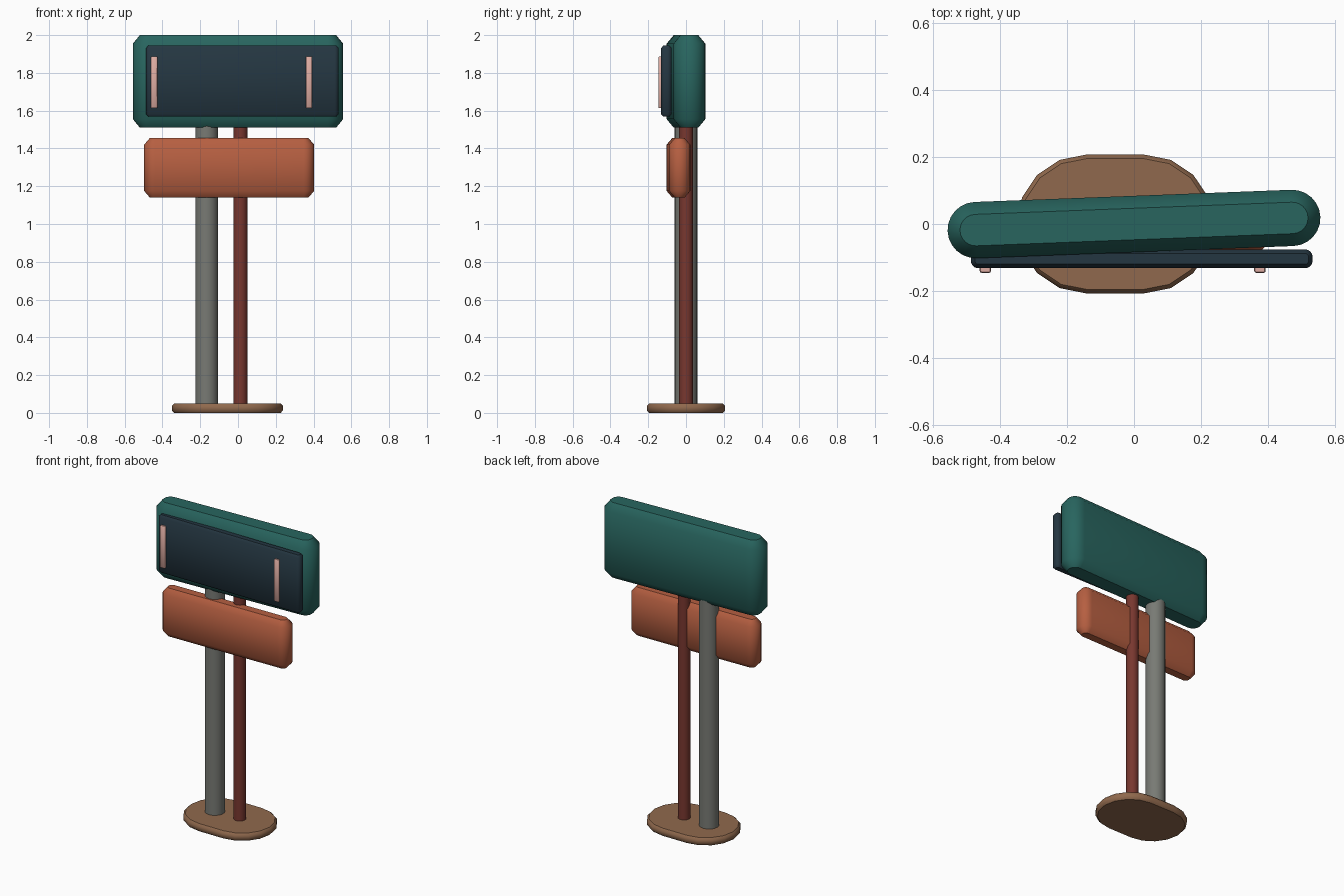
import bpy, bmesh, math

cube = bpy.data.objects.get("Cube")
if cube:
    bpy.data.objects.remove(cube, do_unlink=True)


def material(name, rgb):
    linear = [((c / 255 + 0.055) / 1.055) ** 2.4 for c in rgb] + [1.0]
    mat = bpy.data.materials.new(name)
    mat.use_nodes = True
    mat.diffuse_color = linear
    bsdf = mat.node_tree.nodes["Principled BSDF"]
    bsdf.inputs["Base Color"].default_value = linear
    bsdf.inputs["Roughness"].default_value = 0.7
    return mat


teal = material("teal", (40, 101, 95))
navy = material("dark navy", (36, 54, 65))
orange = material("burnt orange", (182, 95, 65))
grey = material("warm grey", (120, 122, 116))
red = material("brick red", (120, 55, 47))
tan = material("tan", (144, 105, 77))
pink = material("pale pink", (222, 172, 162))


def outline(hx, hy, r, segs):
    """Rounded rectangle points, counter-clockwise."""
    pts = []
    for q, (sx, sy) in enumerate([(1, 1), (-1, 1), (-1, -1), (1, -1)]):
        for i in range(segs + 1):
            a = (q + i / segs) * math.pi / 2
            pts.append((sx * (hx - r) + r * math.cos(a), sy * (hy - r) + r * math.sin(a)))
    return pts


def finish(obj, mat):
    obj.data.materials.append(mat)
    bpy.ops.object.select_all(action='DESELECT')
    obj.select_set(True)
    bpy.context.view_layer.objects.active = obj
    bpy.ops.object.shade_smooth_by_angle(angle=math.radians(45))


def slab(name, mat, centre, half, z, r, inset, rise, segs=6, turn=0.0):
    """Rounded plan extruded upward, with chamfered top and bottom rims."""
    bm = bmesh.new()
    z0, z1 = z
    layers = [(z0, inset), (z0 + rise, 0), (z1 - rise, 0), (z1, inset)]
    rings = []
    for height, cut in layers:
        pts = outline(half[0] - cut, half[1] - cut, r - cut, segs)
        rings.append([bm.verts.new((x, y, height)) for x, y in pts])
    n = len(rings[0])
    for low, high in zip(rings, rings[1:]):
        for i in range(n):
            j = (i + 1) % n
            bm.faces.new((low[i], low[j], high[j], high[i]))
    bm.faces.new(rings[0][::-1])
    bm.faces.new(rings[-1])
    bmesh.ops.remove_doubles(bm, verts=bm.verts, dist=0.0001)
    bmesh.ops.recalc_face_normals(bm, faces=bm.faces)
    mesh = bpy.data.meshes.new(name)
    bm.to_mesh(mesh)
    bm.free()
    obj = bpy.data.objects.new(name, mesh)
    bpy.context.collection.objects.link(obj)
    obj.location = (centre[0], centre[1], 0)
    obj.rotation_euler.z = math.radians(turn)
    finish(obj, mat)


def pole(name, mat, x, radius, z0, z1):
    bpy.ops.mesh.primitive_cylinder_add(vertices=20, radius=radius, depth=z1 - z0,
                                        location=(x, 0, (z0 + z1) / 2))
    obj = bpy.context.object
    obj.name = name
    finish(obj, mat)


# Foot plate and the two posts
slab("base_plate", tan, (-0.056, 0), (0.294, 0.207), (0, 0.05), 0.207, 0.012, 0.013, segs=4)
pole("thick_post", grey, -0.166, 0.06, 0.03, 1.6)
pole("thin_post", red, 0.013, 0.037, 0.03, 1.6)

# Sign boards
slab("upper_board", teal, (0, 0), (0.557, 0.084), (1.51, 2.0), 0.084, 0.037, 0.045, turn=2.2)
slab("lower_board", orange, (-0.047, -0.04), (0.45, 0.056), (1.14, 1.455), 0.056, 0.03, 0.035, turn=1.0)

# Front panel with its two upright strips
slab("front_panel", navy, (0.023, -0.104), (0.51, 0.028), (1.568, 1.945), 0.022, 0.012, 0.014)
for name, x in (("right_strip", -0.444), ("left_strip", 0.376)):
    slab(name, pink, (x, -0.13), (0.017, 0.016), (1.613, 1.887), 0.006, 0.003, 0.004, segs=2)
